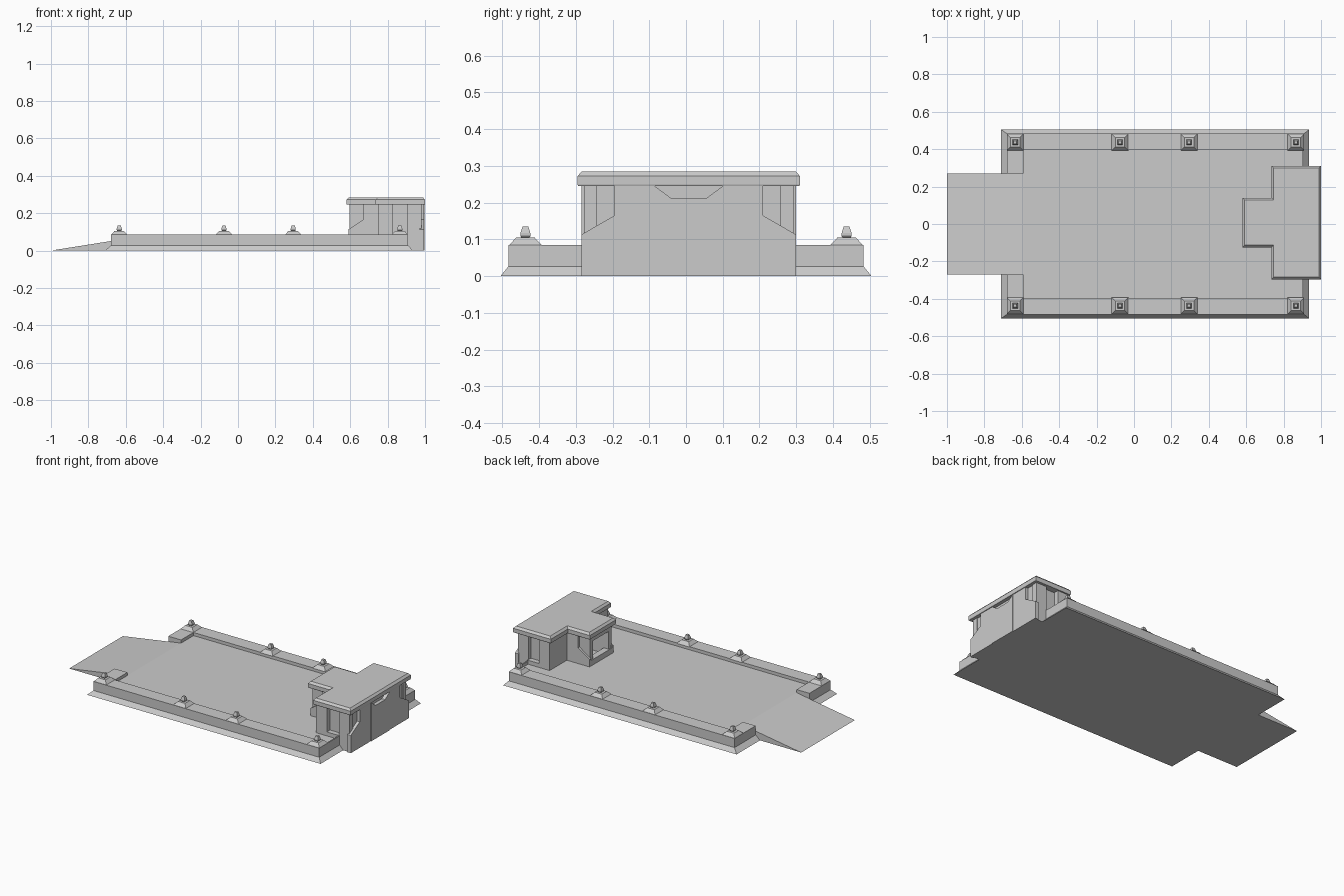
import bpy, bmesh

if "Cube" in bpy.data.objects:
    bpy.data.objects.remove(bpy.data.objects["Cube"])

YC = 0.0075  # centre line of the control house


def loft(name, rings):
    """Closed solid through matching rings of 3D points."""
    bm = bmesh.new()
    vs = [[bm.verts.new(p) for p in ring] for ring in rings]
    n = len(vs[0])
    bm.faces.new(vs[0][::-1])
    bm.faces.new(vs[-1])
    for a, b in zip(vs, vs[1:]):
        for i in range(n):
            j = (i + 1) % n
            bm.faces.new((a[i], a[j], b[j], b[i]))
    bmesh.ops.recalc_face_normals(bm, faces=bm.faces)
    me = bpy.data.meshes.new(name)
    bm.to_mesh(me)
    bm.free()
    ob = bpy.data.objects.new(name, me)
    bpy.context.collection.objects.link(ob)
    return ob


def prism(name, pts, axis, a, b):
    """Extrude a 2D profile along an axis from a to b."""
    put = {'x': lambda p, t: (t, p[0], p[1]),
           'y': lambda p, t: (p[0], t, p[1]),
           'z': lambda p, t: (p[0], p[1], t)}[axis]
    return loft(name, [[put(p, t) for p in pts] for t in (a, b)])


def rect(x0, x1, y0, y1):
    return [(x0, y0), (x1, y0), (x1, y1), (x0, y1)]


def box(name, x0, x1, y0, y1, z0, z1):
    return prism(name, rect(x0, x1, y0, y1), 'z', z0, z1)


def at(pts, z):
    return [(x, y, z) for x, y in pts]


# Base: sloping skirt and deck slab
outer = rect(-0.68, 0.91, -0.483, 0.483)
loft("base_skirt", [at(rect(-0.71, 0.935, -0.505, 0.505), 0), at(outer, 0.027)])
box("deck", -0.59, 0.91, -0.483, 0.483, 0.02, 0.065)

# Entry ramp
prism("ramp", [(-1, 0), (-0.59, 0), (-0.59, 0.065)], 'y', -0.27, 0.27)

# Curbs and bollards, mirrored front to back
for s, side in ((-1, "front"), (1, "back")):
    lo, hi = sorted((s * 0.395, s * 0.483))
    box(side + "_curb", -0.68, 0.91, lo, hi, 0.02, 0.085)
    lo, hi = sorted((s * 0.27, s * 0.395))
    box(side + "_ramp_curb", -0.68, -0.59, lo, hi, 0.02, 0.085)
    lo, hi = sorted((s * 0.27, s * 0.395))
    box(side + "_end_lip", 0.902, 0.91, lo, hi, 0.02, 0.085)
    for x in (-0.635, -0.075, 0.295, 0.865):
        y = s * 0.437

        def sq(h, z):
            return at(rect(x - h, x + h, y - h, y + h), z)
        loft(side + "_bollard_foot", [sq(0.045, 0.084), sq(0.025, 0.105)])
        loft(side + "_bollard_lamp", [sq(0.010, 0.104), sq(0.0135, 0.109),
                                      sq(0.0135, 0.117), sq(0.008, 0.135)])


# Control house roof: T-shaped slab with chamfered top
def tee(d):
    w, n = 0.303 - d, 0.132 - d
    return [(0.58 + d, YC - n), (0.735 + d, YC - n), (0.735 + d, YC - w), (1 - d, YC - w),
            (1 - d, YC + w), (0.735 + d, YC + w), (0.735 + d, YC + n), (0.58 + d, YC + n)]


loft("house_roof", [at(tee(0.002), 0.245), at(tee(0), 0.25),
                    at(tee(0), 0.272), at(tee(0.012), 0.285)])

# House core
box("house_core", 0.75, 0.975, YC - 0.26, YC + 0.26, 0, 0.25)

# Outer end wall: notched centre panel
prism("end_centre_panel", [(-0.085, 0), (0.1, 0), (0.1, 0.245), (0.055, 0.212),
                           (-0.04, 0.212), (-0.085, 0.245)], 'x', 0.97, 0.998)

for s, side in ((-1, "front"), (1, "back")):
    # End wall wings with cut-away corner windows
    wing = [(0.0925, 0), (0.2925, 0), (0.2925, 0.113), (0.2025, 0.165),
            (0.2025, 0.245), (0.0925, 0.245)]
    prism(side + "_end_wing", [(YC + s * y, z) for y, z in wing], 'x', 0.97, 0.994)

    # Side wall: two piers around a recessed bay
    lo, hi = sorted((YC + s * 0.25, YC + s * 0.2925))
    box(side + "_inner_pier", 0.75, 0.825, lo, hi, 0, 0.248)
    prism(side + "_outer_pier", [(0.905, 0), (0.98, 0), (0.98, 0.248), (0.905, 0.248)],
          'y', YC + s * 0.25, YC + s * 0.285)
    box(side + "_bay_sill", 0.82, 0.91, lo, hi, 0, 0.09)

    # Booth side wall with angled corner cut-away
    prism(side + "_booth_panel", [(0.59, 0.05), (0.76, 0.05), (0.76, 0.247), (0.67, 0.247),
                                  (0.67, 0.165), (0.59, 0.113)],
          'y', YC + s * 0.105, YC + s * 0.12)
    lo, hi = sorted((YC + s * 0.08, YC + s * 0.106))
    box(side + "_booth_post", 0.595, 0.76, lo, hi, 0.05, 0.248)

# Booth opening: sill and header
box("booth_sill", 0.59, 0.63, YC - 0.105, YC + 0.105, 0.05, 0.1)
box("booth_header", 0.597, 0.63, YC - 0.09, YC + 0.09, 0.212, 0.248)
